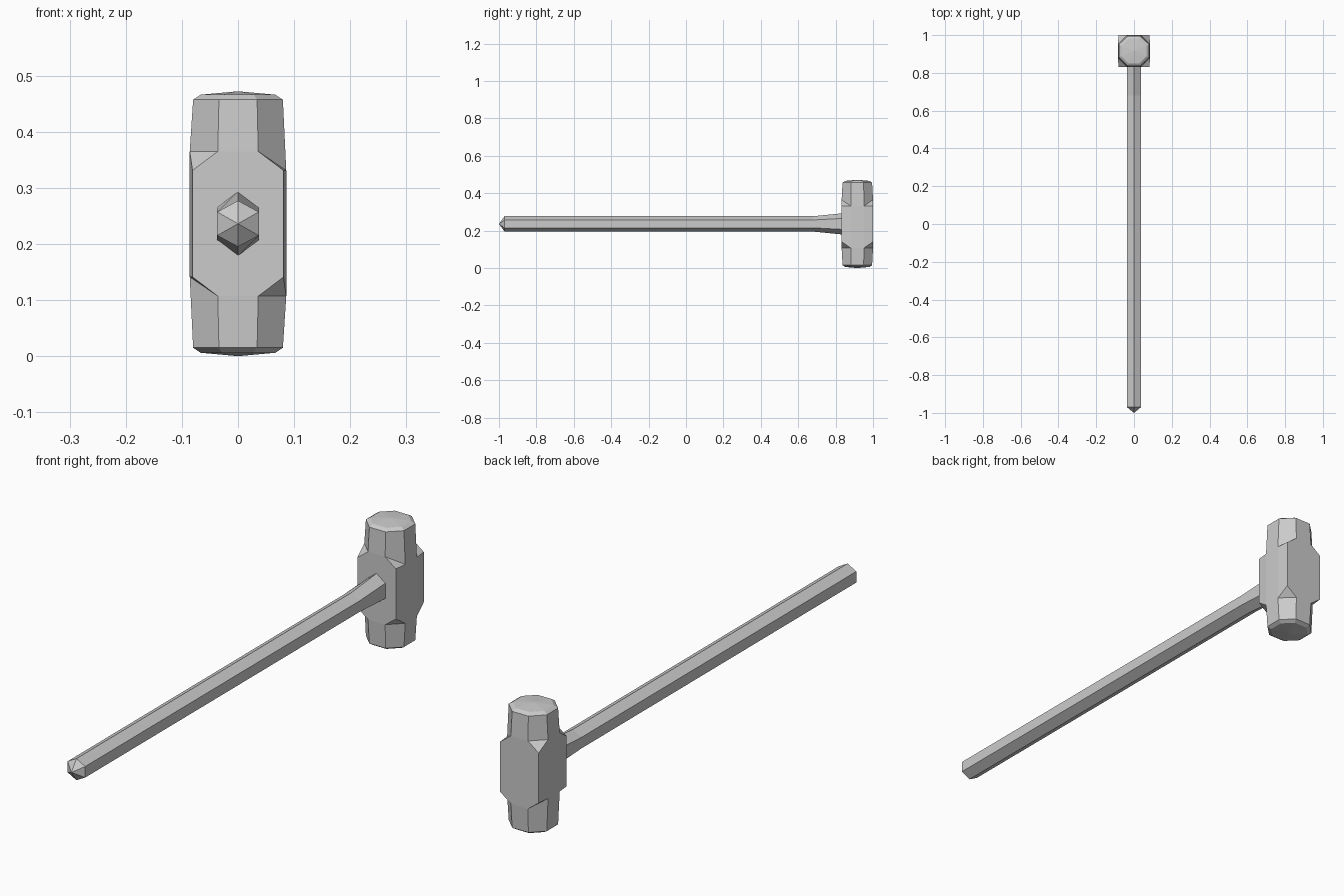
import bpy, bmesh
from mathutils import Matrix

if "Cube" in bpy.data.objects:
    bpy.data.objects.remove(bpy.data.objects["Cube"])

HEAD_Y, MID_Z = 0.916, 0.236


def finish(bm, name, location):
    bmesh.ops.remove_doubles(bm, verts=bm.verts[:], dist=0.0005)
    bmesh.ops.recalc_face_normals(bm, faces=bm.faces[:])
    mesh = bpy.data.meshes.new(name)
    bm.to_mesh(mesh)
    bm.free()
    obj = bpy.data.objects.new(name, mesh)
    obj.location = location
    bpy.context.collection.objects.link(obj)


def bridge(bm, a, b):
    n = len(a)
    for i in range(n):
        j = (i + 1) % n
        bm.faces.new((a[i], a[j], b[j], b[i]))


def fan(bm, ring, tip):
    for i in range(len(ring)):
        bm.faces.new((ring[i], ring[(i + 1) % len(ring)], tip))


# Hammer head: square waist, notched corners, octagonal striking end
bm = bmesh.new()
waist, shoulder, rim, lip = [], [], [], []
for sx, sy in ((1, 1), (-1, 1), (-1, -1), (1, -1)):
    side_z = 0.095 if sx > 0 else 0.129
    corner = [(0.086 * sx, 0.035 * sy, side_z),
              (0.081 * sx, 0.084 * sy, 0.095),
              (0.036 * sx, 0.084 * sy, 0.129)]
    octagon = [(0.08 * sx, 0.034 * sy), (0.034 * sx, 0.079 * sy)]
    if sx * sy < 0:          # keep every loop running the same way round
        corner.reverse()
        octagon.reverse()
    waist += [bm.verts.new((x, y, 0)) for x, y, z in corner]
    shoulder += [bm.verts.new(p) for p in corner]
    rim += [bm.verts.new((x, y, 0.221)) for x, y in octagon]
    lip += [bm.verts.new((x * 0.83, y * 0.83, 0.230)) for x, y in octagon]
bridge(bm, waist, shoulder)
for k in range(4):
    bm.faces.new(shoulder[3 * k:3 * k + 3])
bridge(bm, [v for i, v in enumerate(shoulder) if i % 3 != 1], rim)
bridge(bm, rim, lip)
fan(bm, lip, bm.verts.new((0, 0, 0.236)))
# The lower half is the upper half turned over
copy = bmesh.ops.duplicate(bm, geom=bm.verts[:] + bm.edges[:] + bm.faces[:])
bmesh.ops.transform(bm, matrix=Matrix.Rotation(3.14159265, 4, 'Y'),
                    verts=[g for g in copy["geom"] if isinstance(g, bmesh.types.BMVert)])
finish(bm, "hammer_head", (0, HEAD_Y, MID_Z))

# Handle: six-sided bar, pointed at the butt and flared at the head
bm = bmesh.new()
rings = []
for y, tall, edge in ((-0.97, 0.041, 0.021), (0.68, 0.041, 0.021), (0.85, 0.058, 0.030)):
    section = [(0, tall), (0.037, edge), (0.037, -edge),
               (0, -tall), (-0.037, -edge), (-0.037, edge)]
    rings.append([bm.verts.new((x, y, z)) for x, z in section])
bridge(bm, rings[0], rings[1])
bridge(bm, rings[1], rings[2])
fan(bm, rings[0], bm.verts.new((0, -1, 0)))
bm.faces.new(rings[2])
finish(bm, "handle", (0, 0, MID_Z))
